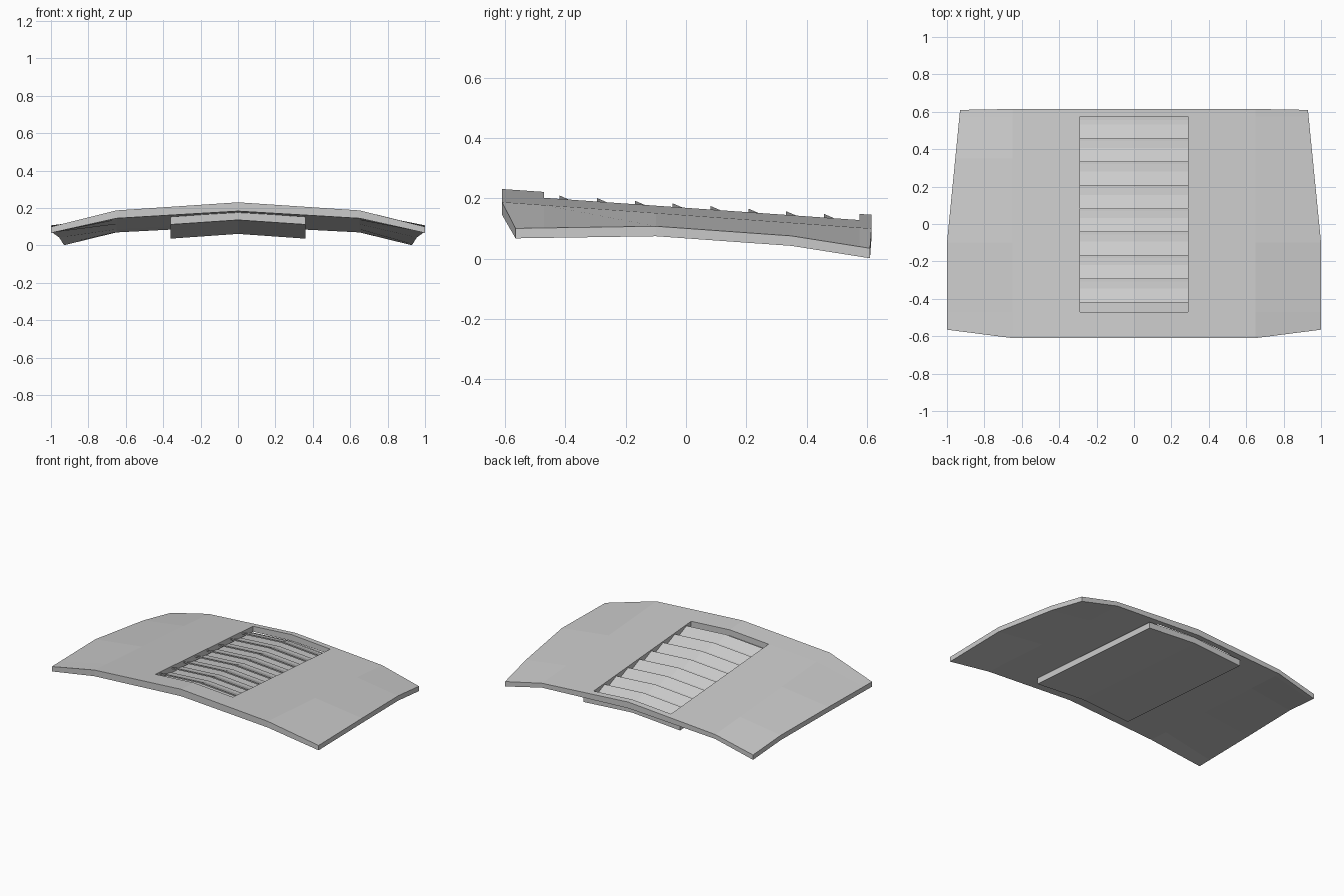
import bpy, bmesh

if "Cube" in bpy.data.objects:
    bpy.data.objects.remove(bpy.data.objects["Cube"])


def lerp(pts, t):
    """Piecewise linear lookup."""
    for (a, va), (b, vb) in zip(pts, pts[1:]):
        if t <= b:
            return va + (vb - va) * (t - a) / (b - a)
    return pts[-1][1]


CREASE = 0.65


def edge_x(y):
    return lerp([(-1, 1), (-0.1, 1), (0.61, 0.93)], y)


def edge_z(y):
    return lerp([(-0.62, 0.10), (-0.565, 0.10), (-0.1, 0.107), (0.35, 0.075), (0.61, 0.034)], y)


def skin_z(x, y):
    """Height of the top skin between the centre line and the crease."""
    return lerp([(0, 0.188 - 0.0697 * y), (CREASE, 0.1435 - 0.0715 * y)], abs(x))


def finish(name, bm):
    bmesh.ops.recalc_face_normals(bm, faces=bm.faces[:])
    me = bpy.data.meshes.new(name)
    bm.to_mesh(me)
    bm.free()
    ob = bpy.data.objects.new(name, me)
    bpy.context.collection.objects.link(ob)
    return ob


def loft(name, profile, xs, height):
    """Sweep a closed (y, offset) profile across x; height gives its z."""
    bm = bmesh.new()
    rings = [[bm.verts.new((x, y, height(x, y, d))) for y, d in profile] for x in xs]
    n = len(profile)
    for a, b in zip(rings, rings[1:]):
        for i in range(n):
            j = (i + 1) % n
            bm.faces.new((a[i], a[j], b[j], b[i]))
    bm.faces.new(rings[0])
    bm.faces.new(rings[-1][::-1])
    return finish(name, bm)


# Curved cover panel with a rectangular opening
bm = bmesh.new()
rows = [-0.61, -0.47, -0.1, 0.35, 0.575, 0.615]
cols = [-1, -CREASE, -0.29, 0, 0.29, CREASE, 1]
grid = []
thick = {}
for r in rows:
    line = []
    for c in cols:
        if abs(c) == 1:
            y = max(-0.565, min(0.61, r))
            v = bm.verts.new((c * edge_x(y), y, edge_z(y)))
            t = 0.033
        else:
            v = bm.verts.new((c, r, skin_z(c, r)))
            k = (r + 0.61) / 1.225
            t = lerp([(0, 0.047 - 0.005 * k), (CREASE, 0.042 - 0.012 * k)], abs(c))
        thick[(round(v.co.x, 4), round(v.co.y, 4))] = t
        line.append(v)
    grid.append(line)
for j in range(len(rows) - 1):
    for i in range(len(cols) - 1):
        if 1 <= j <= 3 and i in (2, 3):
            continue
        bm.faces.new((grid[j][i], grid[j][i + 1], grid[j + 1][i + 1], grid[j + 1][i]))
bm.verts.ensure_lookup_table()
for v in [v for v in bm.verts if not v.link_faces]:
    bm.verts.remove(v)
top = bm.faces[:]
ext = bmesh.ops.extrude_face_region(bm, geom=top, use_keep_orig=True)
for v in [g for g in ext["geom"] if isinstance(g, bmesh.types.BMVert)]:
    v.co.z -= thick[(round(v.co.x, 4), round(v.co.y, 4))]
finish("cover_panel", bm)


# Tray below the opening
def offset_z(x, y, d):
    return skin_z(x, y) + d


loft("louvre_tray", [(-0.49, -0.086), (0.58, -0.086), (0.58, -0.045), (-0.49, -0.045)],
     [-0.362, 0, 0.362], offset_z)

# Louvre slats: a sloped blade ending in a flat lip, high end at the front
loft("front_lip", [(-0.47, -0.04), (-0.43, -0.04), (-0.43, -0.046), (-0.47, -0.046)],
     [-0.29, 0, 0.29], offset_z)
for k in range(8):
    y = -0.42 + 0.1253 * k
    end = y + (0.113 if k < 7 else 0.098)
    loft(f"slat_{k + 1}",
         [(y, -0.008), (y + 0.075, -0.035), (end, -0.038),
          (end, -0.046), (y + 0.07, -0.044), (y, -0.017)],
         [-0.29, 0, 0.29], offset_z)
